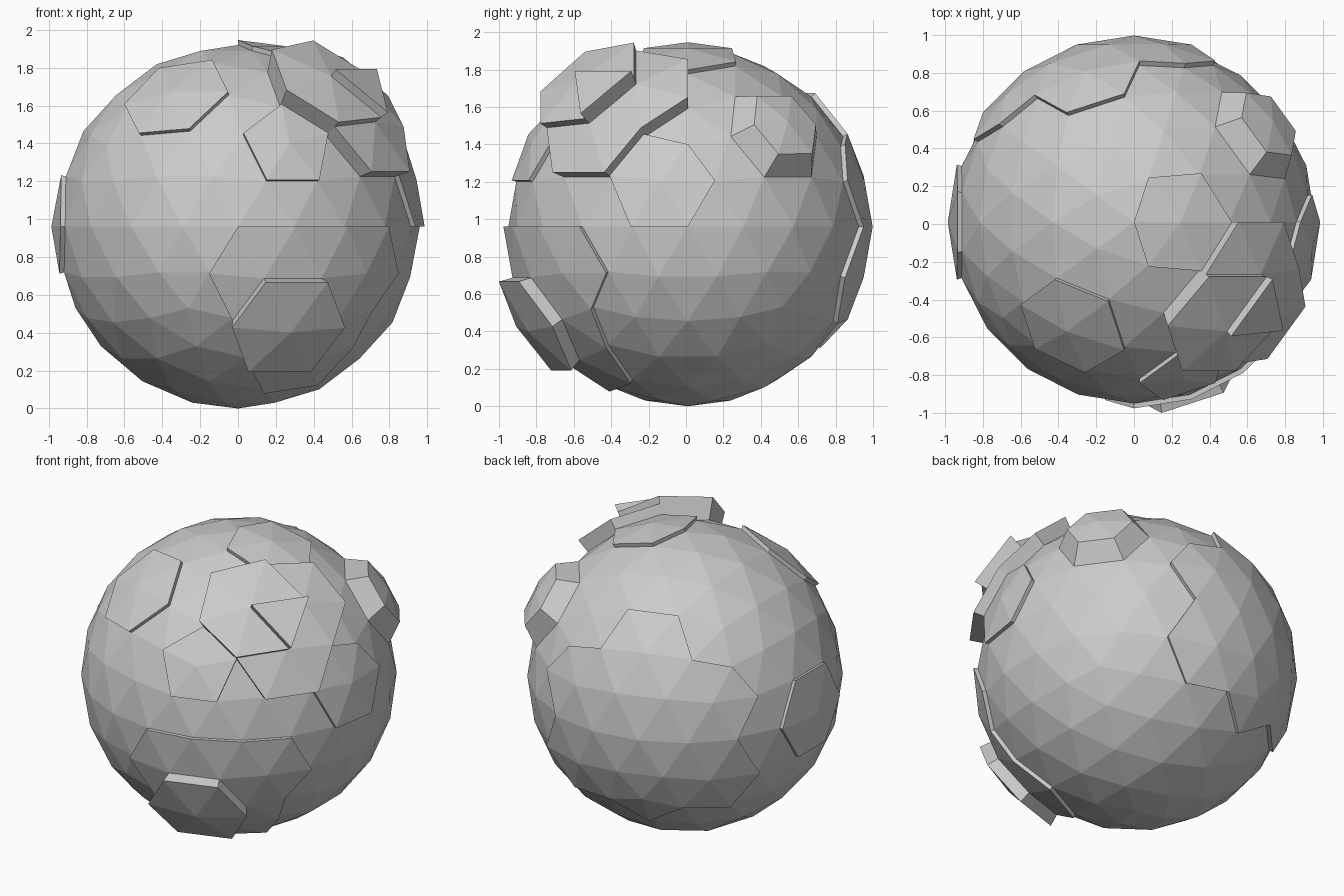
import bpy, bmesh
from math import radians, cos, sin
from mathutils import Vector

if "Cube" in bpy.data.objects:
    bpy.data.objects.remove(bpy.data.objects["Cube"])

BASE = 0.96                      # ball radius
CENTRE = Vector((0, 0.01, 0.96))


def direction(az, el):
    a, e = radians(az), radians(el)
    return Vector((cos(e) * cos(a), cos(e) * sin(a), sin(e)))


# Unit triangle grid that all panels are cut from
grid = bmesh.new()
bmesh.ops.create_icosphere(grid, subdivisions=3, radius=1.0)
for v in grid.verts:
    v.co.normalize()

# A level is (radius, inset, inset centre az, inset centre el)
level = {f: (BASE, 0, 0, 0) for f in grid.faces}


def nearest_vert(az, el):
    d = direction(az, el)
    return max(grid.verts, key=lambda v: v.co.dot(d))


def raise_panel(radius, centres, inset=0):
    """Raise every triangle touching the grid points nearest to centres."""
    for az, el in centres:
        for f in nearest_vert(az, el).link_faces:
            level[f] = (radius, inset, az if inset else 0, el if inset else 0)


# Thin single panels: brow, cheek, right side, crown, left side
raise_panel(0.986, [(-121.6, 46.4)])
raise_panel(0.986, [(-72, 26.6)])
raise_panel(0.986, [(-9.5, 13.4)])
raise_panel(0.986, [(0, 74.1)])
raise_panel(0.986, [(180, 0)])

# Large back panel
raise_panel(0.988, [(108, 32), (108, -27),
                    (81.5, 13.4), (98, 16), (118, 16), (134.5, 13.4),
                    (82, -16), (98.5, -13.4), (117.5, -13.4), (134, -16)])

# Large lower front panel with a thick hexagon on it
raise_panel(0.986, [(-81.7, -16), (-62.3, -16), (-45.5, -13.4),
                    (-72, -31.7), (-53.4, -30.4), (-58.4, -46.4)])
raise_panel(1.062, [(-72, -31.7)])

# Stacked panels on the upper right front
raise_panel(1.053, [(-22.4, 46.4), (-36, 31.7)])
raise_panel(1.10, [(-49.6, 46.4)])
wedge_dir = direction(-36, 42)
wedge = max(grid.faces, key=lambda f: f.calc_center_median().normalized().dot(wedge_dir))
level[wedge] = (1.15, 0, 0, 0)

# Tapered boss on the right back
raise_panel(BASE + 0.11, [(36, 31.7)], inset=0.28)

# Build the surface: raised triangles plus a wall wherever levels change
out = bmesh.new()
made = {}


def point(v, lev):
    key = (v.index, lev)
    if key not in made:
        radius, inset, az, el = lev
        if inset:
            c = direction(az, el)
            p = v.co.lerp(c, inset) * BASE + c * (radius - BASE)
        else:
            p = v.co * radius
        made[key] = out.verts.new(p + CENTRE)
    return made[key]


grid.verts.index_update()
for f in grid.faces:
    out.faces.new([point(v, level[f]) for v in f.verts])
for e in grid.edges:
    f, g = e.link_faces
    if level[f] != level[g]:
        loop = next(l for l in f.loops if l.edge == e)
        a, b = loop.vert, loop.link_loop_next.vert
        out.faces.new([point(b, level[f]), point(a, level[f]),
                       point(a, level[g]), point(b, level[g])])

mesh = bpy.data.meshes.new("panelled_ball")
out.to_mesh(mesh)
out.free()
grid.free()
ball = bpy.data.objects.new("panelled_ball", mesh)
bpy.context.collection.objects.link(ball)
